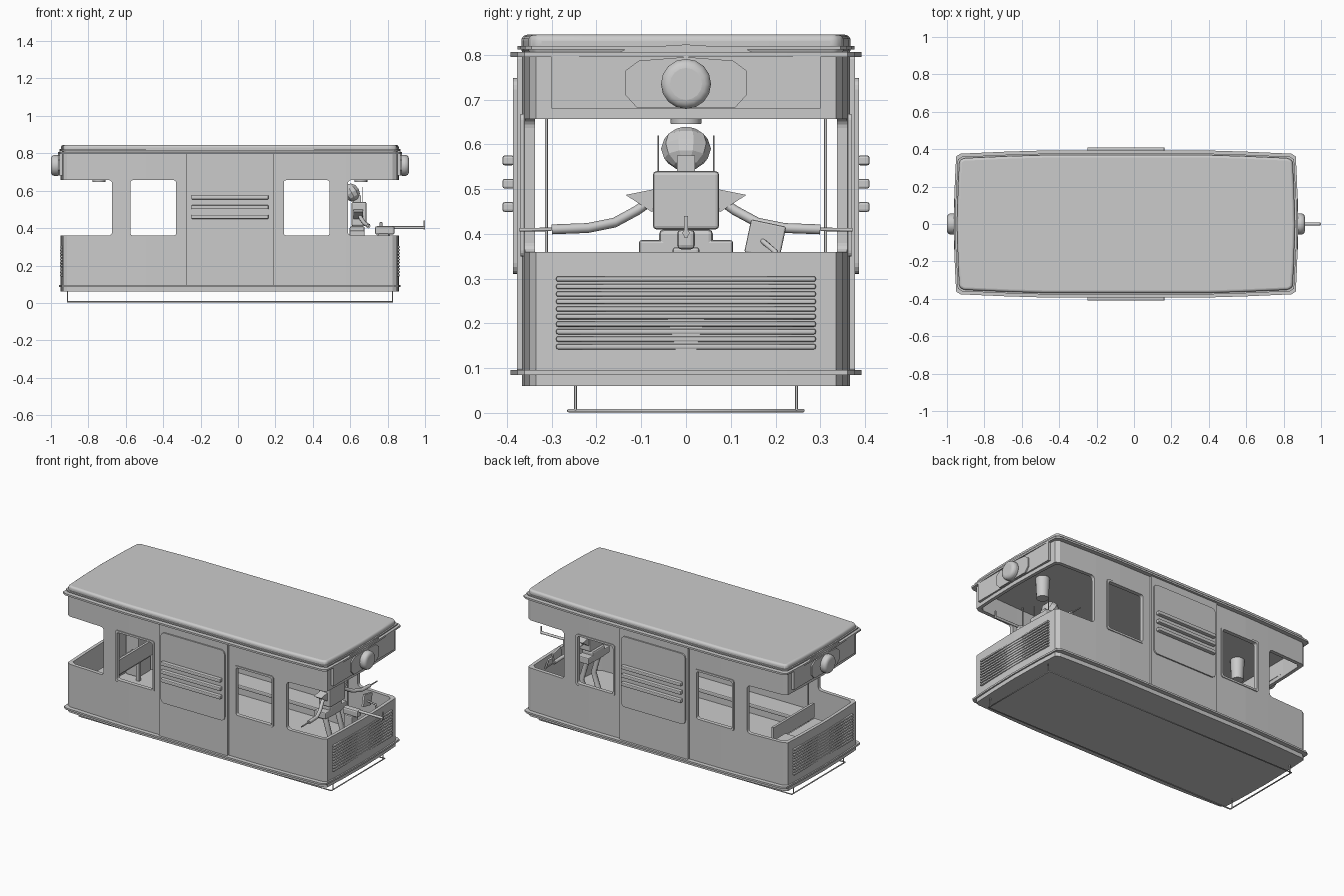
import bpy, bmesh, math
from mathutils import Vector, Matrix

if "Cube" in bpy.data.objects:
    bpy.data.objects.remove(bpy.data.objects["Cube"], do_unlink=True)

grey = bpy.data.materials.new("body_grey")
grey.use_nodes = True
COLOUR = (0.6, 0.6, 0.6, 1)
grey.diffuse_color = COLOUR
grey.node_tree.nodes["Principled BSDF"].inputs["Base Color"].default_value = COLOUR
parts = []


def finish(name, bm, bevel=0, segments=2, smooth=False):
    bmesh.ops.recalc_face_normals(bm, faces=bm.faces)
    mesh = bpy.data.meshes.new(name)
    bm.to_mesh(mesh)
    bm.free()
    mesh.materials.append(grey)
    ob = bpy.data.objects.new(name, mesh)
    bpy.context.collection.objects.link(ob)
    parts.append(ob)
    if bevel:
        mod = ob.modifiers.new("bevel", "BEVEL")
        mod.width, mod.segments, mod.limit_method = bevel, segments, "ANGLE"
    if smooth:
        bpy.context.view_layer.objects.active = ob
        ob.select_set(True)
        bpy.ops.object.shade_smooth_by_angle(angle=math.radians(40))
        ob.select_set(False)
    return ob


def prism(name, pts, axis, lo, hi, **kw):
    """Extrude a 2D outline along an axis from lo to hi."""
    place = {"x": lambda a, b, t: (t, a, b), "y": lambda a, b, t: (a, t, b),
             "z": lambda a, b, t: (a, b, t)}[axis]
    bm = bmesh.new()
    rings = [[bm.verts.new(place(a, b, t)) for a, b in pts] for t in (lo, hi)]
    n = len(pts)
    for ring in rings:
        bm.faces.new(ring)
    for i in range(n):
        j = (i + 1) % n
        bm.faces.new((rings[0][i], rings[0][j], rings[1][j], rings[1][i]))
    return finish(name, bm, **kw)


def box(name, lo, hi, tilt=None, **kw):
    lo, hi = Vector(lo), Vector(hi)
    bm = bmesh.new()
    m = Matrix.Translation((lo + hi) / 2)
    if tilt:
        m = m @ Matrix.Rotation(math.radians(tilt[1]), 4, tilt[0])
    bmesh.ops.create_cube(bm, size=1, matrix=m @ Matrix.Diagonal((*(hi - lo), 1)))
    return finish(name, bm, **kw)


def rounded(x0, x1, z0, z1, r, steps=4):
    out = []
    for cx, cz, start in ((x1 - r, z1 - r, 0), (x0 + r, z1 - r, 90),
                          (x0 + r, z0 + r, 180), (x1 - r, z0 + r, 270)):
        for k in range(steps + 1):
            a = math.radians(start + 90 * k / steps)
            out.append((cx + r * math.cos(a), cz + r * math.sin(a)))
    return out


def tube(name, pts, radius, sides=2):
    curve = bpy.data.curves.new(name, "CURVE")
    curve.dimensions = "3D"
    curve.bevel_depth, curve.bevel_resolution, curve.use_fill_caps = radius, sides, True
    spline = curve.splines.new("POLY")
    spline.points.add(len(pts) - 1)
    for p, co in zip(spline.points, pts):
        p.co = (*co, 1)
    curve.materials.append(grey)
    ob = bpy.data.objects.new(name, curve)
    bpy.context.collection.objects.link(ob)
    parts.append(ob)
    return ob


def plan(grow_x=0, grow_y=0):
    """Car outline seen from above: straight sides, tapered and bowed ends."""
    q = [(0.905, 0.0), (0.90, 0.2), (0.893, 0.335), (0.87, 0.35), (0.62, 0.361), (0.45, 0.366)]
    q = [(x + grow_x, y + grow_y if y else 0) for x, y in q]
    half = q + [(-x, y) for x, y in reversed(q)]
    return half + [(x, -y) for x, y in reversed(half[1:-1])]


def cut(ob, cutter):
    cutter.hide_render = True
    cutter.hide_set(True)
    mod = ob.modifiers.new("cut", "BOOLEAN")
    mod.object, mod.solver = cutter, "EXACT"


def ring(name, outer, inner, lo, hi):
    ob = prism(name, outer, "z", lo, hi)
    cut(ob, prism(name + "_cutter", inner, "z", lo - 0.02, hi + 0.02))
    return ob


# Car shell with window and cab openings
shell = ring("body_shell", plan(), plan(-0.02, -0.022), 0.06, 0.80)
for s, side in ((-1, "left"), (1, "right")):
    a, b = sorted((s * 0.288, s * 0.533))
    cut(shell, prism("window_cutter_" + side, rounded(a, b, 0.36, 0.657, 0.012), "y", -0.6, 0.6))
    a, b = sorted((s * 0.63, s * 1.2))
    cut(shell, prism("cab_cutter_" + side, rounded(a, b, 0.36, 0.657, 0.02), "y", -0.6, 0.6))
prism("floor", plan(-0.01, -0.01), "z", 0.06, 0.09)
prism("ceiling", plan(-0.01, -0.01), "z", 0.77, 0.80)

# Roof and the belts around the body
prism("roof", plan(-0.002, 0.002), "z", 0.80, 0.845, bevel=0.024, segments=4, smooth=True)
ring("upper_belt", plan(0.015, 0.026), plan(-0.005, -0.005), 0.795, 0.806)
ring("gutter", plan(0.006, 0.01), plan(-0.005, -0.005), 0.812, 0.82)
ring("lower_belt", plan(0.008, 0.026), plan(-0.005, -0.005), 0.085, 0.096)

# Side doors with handrails, window frames
for s, side in ((-1, "near"), (1, "far")):
    def slab(y0, y1):
        return sorted((s * y0, s * y1))
    prism("door_" + side, rounded(-0.236, 0.236, 0.096, 0.795, 0.004), "y", *slab(0.36, 0.378))
    prism("door_panel_" + side, rounded(-0.22, 0.22, 0.31, 0.748, 0.025), "y", *slab(0.375, 0.386))
    for z in (0.46, 0.512, 0.564):
        y0, y1 = slab(0.384, 0.41)
        box("door_rail_" + side, (-0.206, y0, z - 0.011), (0.206, y1, z + 0.011), bevel=0.005)
    for x in (-0.41, 0.41):
        frame = prism("window_frame_" + side, rounded(x - 0.134, x + 0.134, 0.349, 0.668, 0.014),
                      "y", *slab(0.35, 0.37))
        hole = rounded(x - 0.122, x + 0.122, 0.361, 0.656, 0.012)
        cut(frame, prism("frame_cutter_" + side, hole, "y", *slab(0.3, 0.45)))
    # Interior bench and grab poles
    y0, y1 = slab(0.21, 0.344)
    box("bench_" + side, (-0.54, y0, 0.2), (0.54, y1, 0.225), bevel=0.006)
    for x in (-0.58, 0.58):
        tube("grab_pole_" + side, [(x, s * 0.312, 0.09), (x, s * 0.312, 0.77)], 0.0035)

# Both ends: grille, header plate, lamp
for s, end in ((-1, "rear"), (1, "front")):
    def deep(x0, x1):
        return sorted((s * x0, s * x1))
    box_x = deep(0.89, 0.902)
    for k in range(10):
        z = 0.148 + k * 0.0168
        x0, x1 = deep(0.885, 0.908)
        box("grille_slat_" + end, (x0, -0.29, z - 0.006), (x1, 0.29, z + 0.006), bevel=0.004)
    hump = [(-0.3, 0.68), (0.3, 0.68), (0.3, 0.795), (0.16, 0.8), (0.13, 0.815), (0.0, 0.823),
            (-0.13, 0.815), (-0.16, 0.8), (-0.3, 0.795)]
    prism("header_plate_" + end, hump, "x", *deep(0.88, 0.911))
    octagon = [(-0.11, 0.682), (0.11, 0.682), (0.135, 0.71), (0.135, 0.765), (0.105, 0.787),
               (0.0, 0.795), (-0.105, 0.787), (-0.135, 0.765), (-0.135, 0.71)]
    prism("lamp_plate_" + end, octagon, "x", *deep(0.9, 0.919))
    circle = [(0.056 * math.cos(k * math.pi / 8), 0.735 + 0.056 * math.sin(k * math.pi / 8))
              for k in range(16)]
    prism("headlamp_" + end, circle, "x", *deep(0.905, 0.957), bevel=0.02, segments=4, smooth=True)
    # Round ceiling lamp inside the cab
    bm = bmesh.new()
    bmesh.ops.create_cone(bm, cap_ends=True, segments=16, radius1=0.034, radius2=0.04, depth=0.125,
                          matrix=Matrix.Translation((s * 0.7, 0, 0.708)))
    finish("ceiling_lamp_" + end, bm, smooth=True)

# Thin guard frame under the car
gx, gy = 0.869, 0.262
tube("guard_frame", [(-gx, -gy, 0.005), (gx, -gy, 0.005), (gx, gy, 0.005), (-gx, gy, 0.005),
                     (-gx, -gy, 0.005)], 0.004)
for x in (-gx, gx):
    for y in (-0.247, 0.247):
        tube("guard_hanger", [(x, y, 0.005), (x, y, 0.062)], 0.003)

# Mechanical driver
RX = 0.69
box("driver_torso", (RX - 0.04, -0.074, 0.41), (RX + 0.04, 0.074, 0.54), bevel=0.008)
box("driver_neck", (RX - 0.03, -0.02, 0.53), (RX + 0.01, 0.02, 0.575))
box("driver_hips", (RX - 0.05, -0.06, 0.34), (RX + 0.03, 0.06, 0.41), bevel=0.01)
bm = bmesh.new()
bmesh.ops.create_uvsphere(bm, u_segments=10, v_segments=6, radius=0.056,
                          matrix=Matrix.Translation((RX - 0.04, 0, 0.59))
                          @ Matrix.Rotation(math.radians(-30), 4, "Y") @ Matrix.Diagonal((0.8, 1, 0.9, 1)))
finish("driver_head", bm)
for s in (-1, 1):
    wing = [(s * 0.07, 0.5), (s * 0.135, 0.487), (s * 0.075, 0.448)]
    prism("driver_shoulder", wing, "x", RX - 0.03, RX + 0.02)
    arm = [(RX, s * 0.07, 0.48), (RX + 0.01, s * 0.11, 0.452), (RX + 0.03, s * 0.16, 0.425),
           (RX + 0.05, s * 0.22, 0.413), (RX + 0.05, s * 0.3, 0.41)]
    tube("driver_arm", arm, 0.011)
    tube("driver_hand", [arm[-1], (RX + 0.05, s * 0.372, 0.409)], 0.004)
    tube("driver_antenna", [(RX + 0.02, s * 0.062, 0.53), (RX + 0.02, s * 0.062, 0.62)], 0.002)
    box("driver_thigh", (RX - 0.05, s * 0.072 - 0.033, 0.345), (RX + 0.03, s * 0.072 + 0.033, 0.386), bevel=0.006)
    tube("driver_leg", [(RX - 0.01, s * 0.06, 0.35), (RX + 0.03, s * 0.06, 0.22), (RX - 0.01, s * 0.06, 0.1)], 0.016)
    box("driver_foot", (RX - 0.04, s * 0.06 - 0.025, 0.09), (RX + 0.06, s * 0.06 + 0.025, 0.11))

# Control stand, tilted panel and long lever
box("control_stand", (0.79, -0.03, 0.09), (0.85, 0.03, 0.37), bevel=0.006)
box("control_head", (0.775, -0.02, 0.365), (0.88, 0.02, 0.41), bevel=0.01)
tube("lever", [(0.86, 0, 0.402), (1.041, 0, 0.402)], 0.008)
box("lever_tip", (1.036, -0.004, 0.392), (1.043, 0.004, 0.44))
box("tilted_panel", (0.8, 0.137, 0.35), (0.815, 0.217, 0.425), tilt=("X", -12), bevel=0.004)
tube("panel_arm", [(0.81, 0.17, 0.385), (0.85, 0.2, 0.36), (0.87, 0.2, 0.3)], 0.006)

# Rear cab seat and cabinet
box("rear_seat", (-0.82, -0.2, 0.24), (-0.7, 0.2, 0.26), bevel=0.006)
box("rear_seat_back", (-0.7, -0.2, 0.26), (-0.685, 0.2, 0.35))
for y in (-0.17, 0.17):
    box("rear_seat_leg", (-0.77, y - 0.01, 0.09), (-0.75, y + 0.01, 0.24))
box("rear_cabinet", (-0.87, 0.2, 0.09), (-0.78, 0.32, 0.34), bevel=0.006)

# Centre the whole model
for ob in parts:
    ob.location.x -= 0.043
